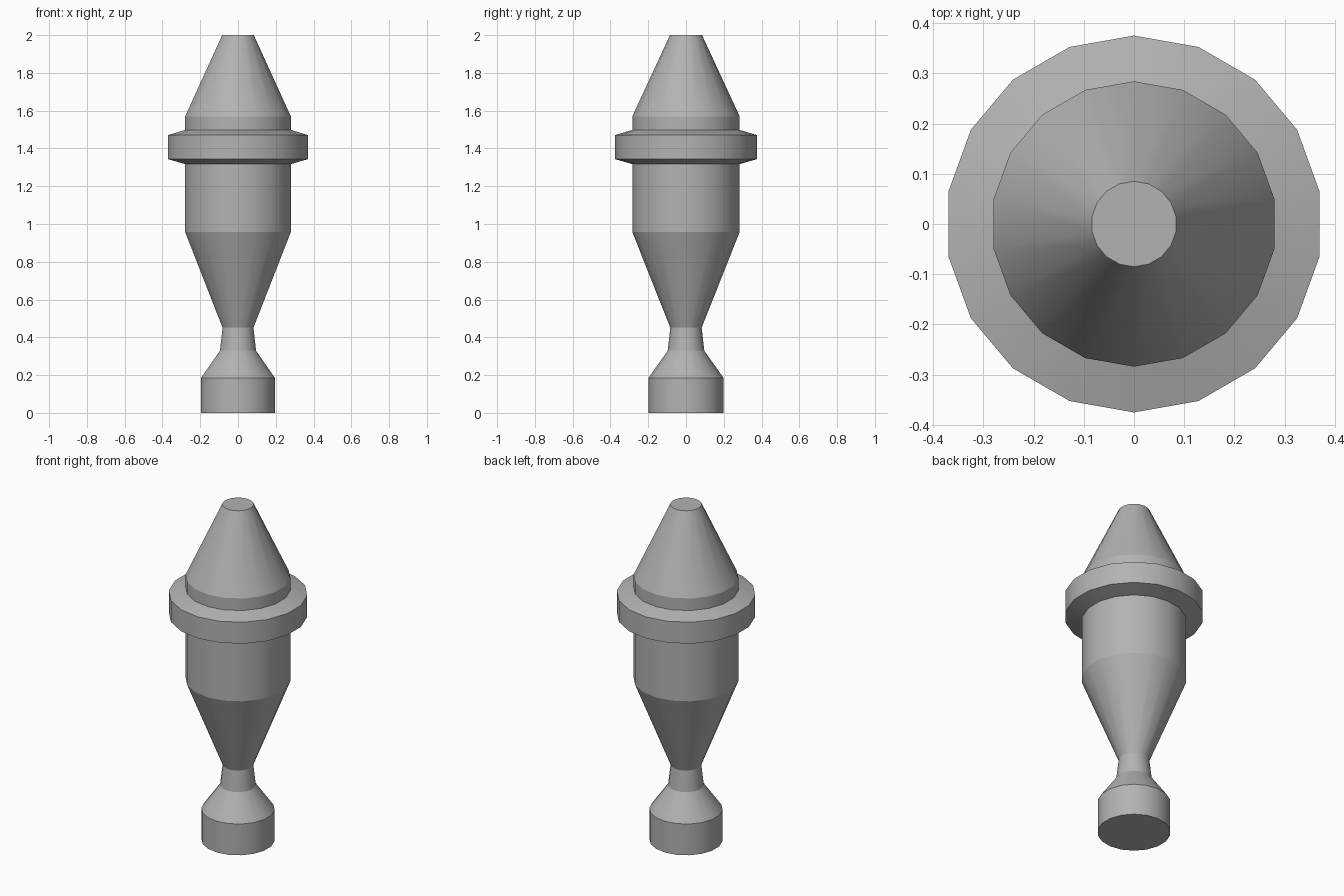
import bpy, bmesh, math

if "Cube" in bpy.data.objects:
    bpy.data.objects.remove(bpy.data.objects["Cube"])

SIDES = 18

# Turned profile (radius, height), from the foot up to the flat tip
PROFILE = [
    (0.198, 0.0), (0.198, 0.186),        # foot
    (0.097, 0.329), (0.083, 0.451),      # narrow neck
    (0.284, 0.957), (0.284, 1.317),      # flared body
    (0.375, 1.343), (0.375, 1.471),      # collar
    (0.284, 1.498), (0.284, 1.57),       # shoulder
    (0.085, 2.0),                        # nose tip
]


def lathe(name, profile):
    bm = bmesh.new()
    rings = []
    for r, z in profile:
        ring = []
        for i in range(SIDES):
            a = math.pi / 2 + 2 * math.pi * i / SIDES
            ring.append(bm.verts.new((r * math.cos(a), r * math.sin(a), z)))
        rings.append(ring)
    for low, high in zip(rings, rings[1:]):
        for i in range(SIDES):
            j = (i + 1) % SIDES
            bm.faces.new((low[i], low[j], high[j], high[i]))
    bm.faces.new(rings[0][::-1])
    bm.faces.new(rings[-1])
    mesh = bpy.data.meshes.new(name)
    bm.to_mesh(mesh)
    bm.free()
    obj = bpy.data.objects.new(name, mesh)
    bpy.context.collection.objects.link(obj)
    return obj


# Single turned body: smooth around, crisp where the profile bends
body = lathe("turned_body", PROFILE)
bpy.context.view_layer.objects.active = body
body.select_set(True)
bpy.ops.object.shade_smooth_by_angle(angle=math.radians(21))

# Dark grey finish
grey = bpy.data.materials.new("dark_grey")
grey.diffuse_color = (0.45, 0.45, 0.45, 1)
grey.use_nodes = True
grey.node_tree.nodes["Principled BSDF"].inputs["Base Color"].default_value = grey.diffuse_color
body.data.materials.append(grey)
